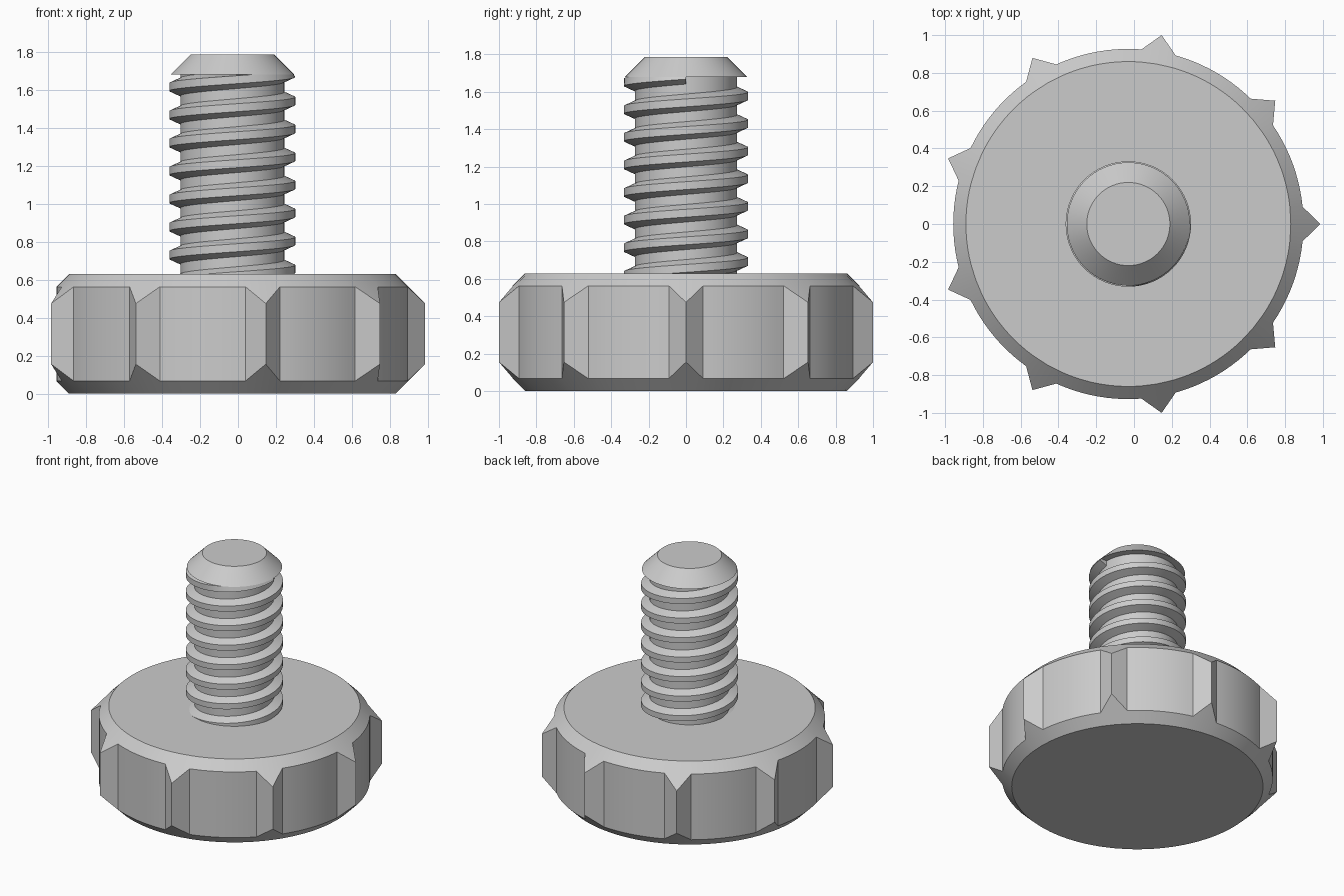
import bpy, math

if "Cube" in bpy.data.objects:
    bpy.data.objects.remove(bpy.data.objects["Cube"])

CX = -0.03           # axis of the whole screw
TEETH, R_BODY, R_TIP = 9, 0.927, 1.0154
H, R_FACE = 0.63, 0.86


def make(name, verts, faces):
    me = bpy.data.meshes.new(name)
    me.from_pydata(verts, [], faces)
    me.validate()
    ob = bpy.data.objects.new(name, me)
    bpy.context.collection.objects.link(ob)
    ob.location.x = CX
    bpy.context.view_layer.objects.active = ob
    ob.select_set(True)
    bpy.ops.object.shade_smooth_by_angle(angle=math.radians(20))
    ob.select_set(False)
    return ob


def skin(name, rings):
    """Skin closed rings of points and cap both ends."""
    n = len(rings[0])
    verts = [p for r in rings for p in r]
    faces = [(k * n + i, k * n + (i + 1) % n, (k + 1) * n + (i + 1) % n, (k + 1) * n + i)
             for k in range(len(rings) - 1) for i in range(n)]
    faces += [tuple(reversed(range(n))), tuple(range(len(verts) - n, len(verts)))]
    return make(name, verts, faces)


def polar(r, a, z):
    return (r * math.cos(a), r * math.sin(a), z)


# knurled knob: pointed teeth, top and bottom trimmed by 45 degree cones
outline = []
for t in range(TEETH):
    base = 40 * t
    outline.append((R_TIP, math.radians(base)))
    for i in range(11):
        outline.append((R_BODY, math.radians(base + 5.7 + 28.6 * i / 10)))
skin("knob", [
    [polar(R_FACE, a, 0) for r, a in outline],
    [polar(r, a, r - R_FACE) for r, a in outline],
    [polar(r, a, H - (r - R_FACE)) for r, a in outline],
    [polar(R_FACE, a, H) for r, a in outline],
])

# core and chamfered tip of the threaded shaft
N = 64
ANG = [2 * math.pi * i / N for i in range(N)]
skin("shaft_core", [[polar(0.274, a, z) for a in ANG] for z in (0.5, 1.69)])
skin("shaft_tip", [[polar(r, a, z) for a in ANG] for r, z in ((0.326, 1.68), (0.22, 1.786))])

# right-handed thread: trapezoid swept along a helix, trimmed by the tip cone
PITCH, TURNS = 0.1475, 9
START = 1.615 - 8 * PITCH - PITCH / 2      # crest height at angle 0
section = [(0.27, -0.049), (0.332, -0.021), (0.332, 0.021), (0.27, 0.049)]
rings = []
for i in range(N * TURNS + 1):
    a = 2 * math.pi * i / N
    ring = []
    for r, dz in section:
        z = min(START + PITCH * i / N + dz, 1.683)
        ring.append(polar(min(r, 2.005 - z), a, z))
    rings.append(ring)
skin("thread", rings)
